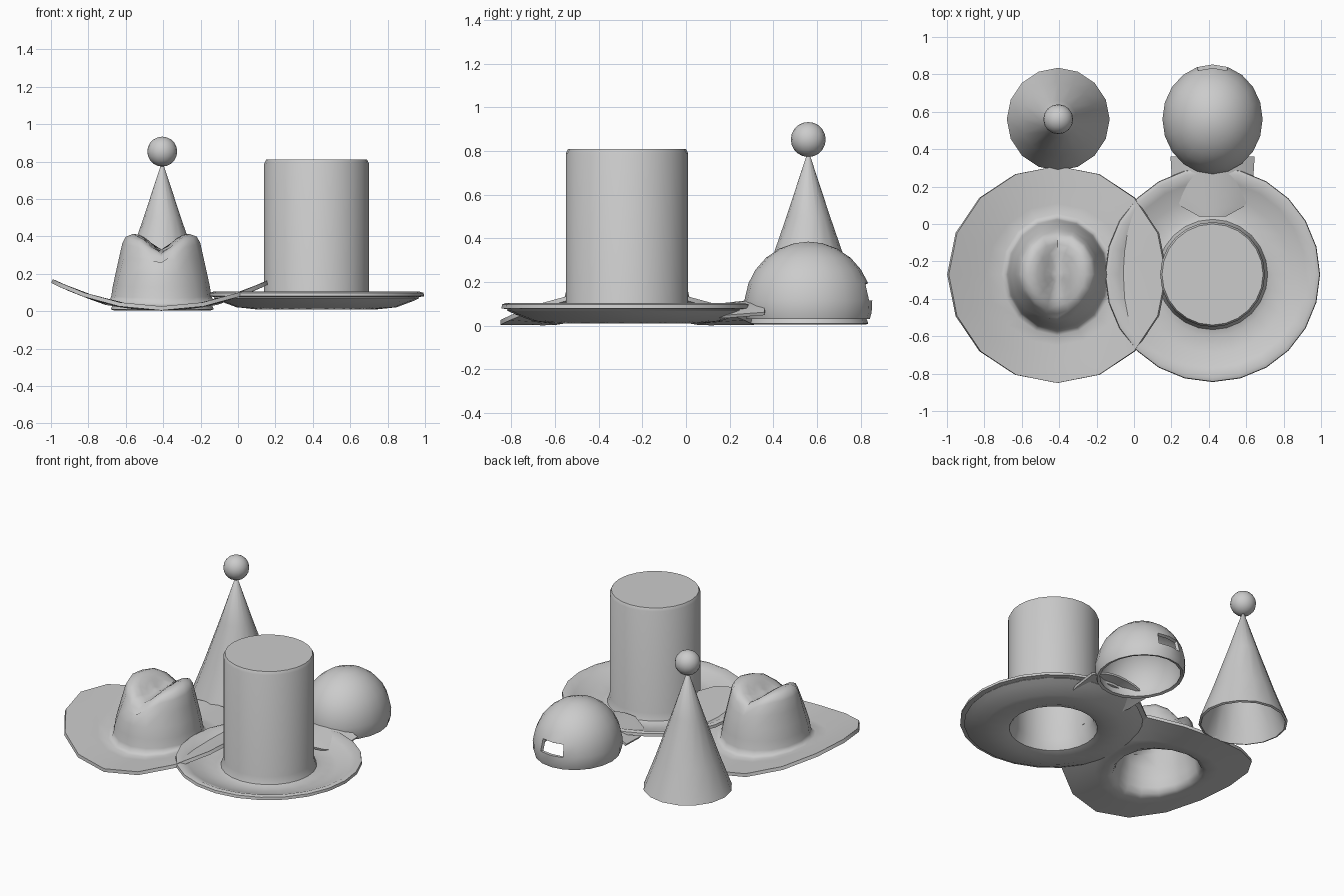
import bpy, bmesh, math

if "Cube" in bpy.data.objects:
    bpy.data.objects.remove(bpy.data.objects["Cube"], do_unlink=True)

GREY = (0.6, 0.6, 0.6, 1)
mat = bpy.data.materials.new("plain grey")
mat.use_nodes = True
mat.diffuse_color = GREY
mat.node_tree.nodes["Principled BSDF"].inputs["Base Color"].default_value = GREY


def finish(name, bm, centre, thickness=0, angle=40):
    """Turn a bmesh into a named object with a wall thickness and smooth shading."""
    mesh = bpy.data.meshes.new(name)
    bm.to_mesh(mesh)
    bm.free()
    obj = bpy.data.objects.new(name, mesh)
    obj.location = centre
    bpy.context.collection.objects.link(obj)
    mesh.materials.append(mat)
    bpy.ops.object.select_all(action="DESELECT")
    obj.select_set(True)
    bpy.context.view_layer.objects.active = obj
    if thickness:
        mod = obj.modifiers.new("wall", "SOLIDIFY")
        mod.thickness = thickness
        mod.offset = -1
        bpy.ops.object.modifier_apply(modifier=mod.name)
    bpy.ops.object.shade_smooth_by_angle(angle=math.radians(angle))
    return obj


def lathe(profile, sides, shape=None, skip=None):
    """Spin (radius, height) points from the open rim up to the closed tip."""
    bm = bmesh.new()
    rings = []
    for r, z in profile:
        ring = []
        for j in range(sides if r else 1):
            a = math.tau * j / sides
            p = (r * math.cos(a), r * math.sin(a), z)
            ring.append(bm.verts.new(shape(*p) if shape else p))
        rings.append(ring)
    for i, (low, high) in enumerate(zip(rings, rings[1:])):
        for j in range(sides):
            k = (j + 1) % sides
            if skip and skip(i, j):
                continue
            if len(high) == 1:
                bm.faces.new((low[j], low[k], high[0]))
            else:
                bm.faces.new((low[j], low[k], high[k], high[j]))
    return bm


# Top hat: upturned brim and straight crown
top_hat = [(.575, .08), (.572, .098), (.55, .105), (.5, .085), (.42, .055), (.33, .045),
           (.295, .055), (.28, .1), (.28, .79), (.27, .81), (0, .81)]
finish("top_hat", lathe(top_hat, 24), (.42, -.27, 0), .035)


# Cowboy hat: rolled brim, oval crown with a crease and a pinched front
def cowboy_shape(x, y, z):
    r = math.hypot(x, y)
    crown = max(0, min(1, (.35 - r) / .06))
    upper = max(0, min(1, (z - .15) / .22))
    z += .145 * (x / .58) ** 2 * (1 - crown * min(1, z / .1))
    y *= 1 + .1 * crown
    front = max(0, -y / .25)
    x *= 1 - .35 * upper * min(1, front) ** 2
    z -= upper ** 3 * (.085 * math.exp(-(x / .075) ** 2) + .03 * front)
    return x, y, z


cowboy_hat = [(.58, .026), (.48, .026), (.38, .024), (.3, .026), (.277, .04), (.268, .07),
              (.26, .13), (.245, .2), (.225, .29), (.208, .365), (.19, .398), (.15, .415),
              (.11, .415), (.07, .415), (.035, .415), (0, .415)]
finish("cowboy_hat", lathe(cowboy_hat, 16, cowboy_shape), (-.41, -.27, 0), .022, 60)

# Party hat: hollow cone with a ball on the tip
finish("party_hat_cone", lathe([(.275, .01), (.2, .21), (.1, .5), (.008, .78), (0, .785)], 16),
       (-.405, .56, 0), .015)
ball = bmesh.new()
bmesh.ops.create_uvsphere(ball, u_segments=16, v_segments=10, radius=.08)
finish("party_hat_ball", ball, (-.405, .56, .853))

# Cap: dome with an opening at the back
cap = [(.96, .03), (.99, .06), (1, .115), (.935, .195)]
cap += [(math.cos(t), .09 + .295 * math.sin(t)) for t in (.6, .85, 1.1, 1.35)] + [(0, .385)]
finish("cap_dome",
       lathe(cap, 20, lambda x, y, z: (x * .268, y * .293, z), lambda i, j: i == 2 and j in (4, 5)),
       (.42, .56, 0), .02)

# Cap visor: a curved tongue dropping at the sides
visor = bmesh.new()
rows = []
for i in range(7):
    t = i / 6
    y = -.2 - .32 * t
    half = .225 - .02 * t if t < .5 else .215 * math.sqrt(max(.1, 1 - ((t - .5) / .53) ** 2))
    rows.append([visor.verts.new((u / 4 * half, y,
                                  .125 - .035 * t - .06 * (u / 4 * half / .22) ** 2))
                 for u in range(-4, 5)])
for near, far in zip(rows, rows[1:]):
    for j in range(8):
        visor.faces.new((near[j], far[j], far[j + 1], near[j + 1]))
finish("cap_visor", visor, (.42, .56, 0), .015)
